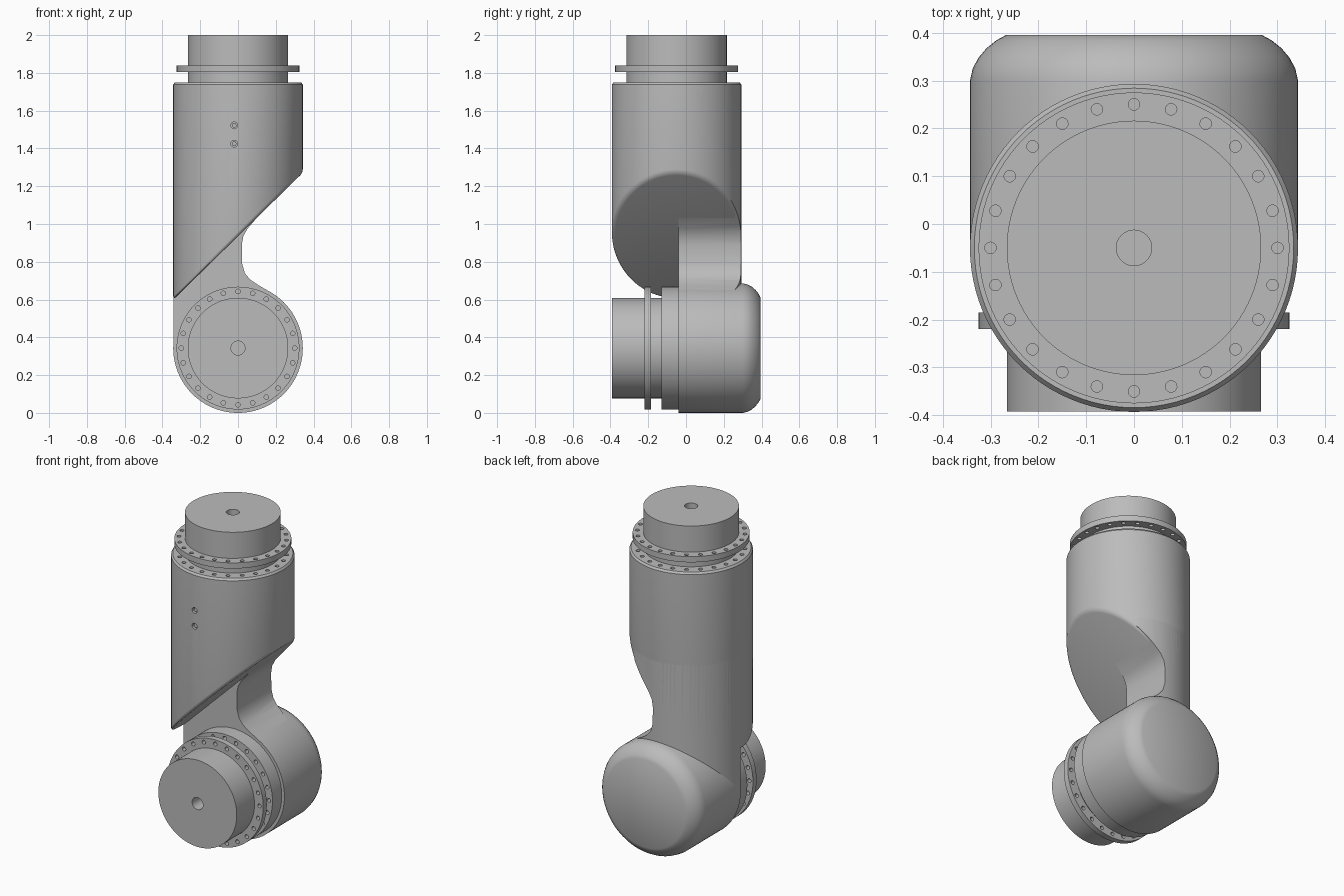
import bpy, bmesh, math
from mathutils import Matrix, Vector

if "Cube" in bpy.data.objects:
    bpy.data.objects.remove(bpy.data.objects["Cube"])

SEG = 96
R = 0.343           # housing radius
HUB = 0.266         # output hub radius
UP = Matrix.Translation((0, -0.05, 0))
FRONT = Matrix.Translation((0, 0, R)) @ Matrix.Rotation(math.pi / 2, 4, 'X')

grey = bpy.data.materials.new("machined grey")
grey.use_nodes = True
grey.diffuse_color = (0.5, 0.5, 0.5, 1)
grey.node_tree.nodes["Principled BSDF"].inputs["Base Color"].default_value = (0.5, 0.5, 0.5, 1)


def make(name, bm, matrix=Matrix()):
    bm.transform(matrix)
    bmesh.ops.recalc_face_normals(bm, faces=bm.faces)
    mesh = bpy.data.meshes.new(name)
    bm.to_mesh(mesh)
    bm.free()
    mesh.materials.append(grey)
    ob = bpy.data.objects.new(name, mesh)
    bpy.context.collection.objects.link(ob)
    return ob


def lathe(profile):
    """Solid of revolution about local z; profile is (radius, height)."""
    bm = bmesh.new()
    rings = []
    for r, h in profile:
        rings.append([bm.verts.new((r * math.cos(a), r * math.sin(a), h))
                      for a in (math.tau * i / SEG for i in range(SEG))])
    for a, b in zip(rings, rings[1:]):
        for i in range(SEG):
            j = (i + 1) % SEG
            bm.faces.new((a[i], a[j], b[j], b[i]))
    bm.faces.new(rings[0])
    bm.faces.new(rings[-1])
    return bm


def boolean(ob, cutter, operation='DIFFERENCE'):
    mod = ob.modifiers.new("cut", 'BOOLEAN')
    mod.object = cutter
    mod.operation = operation
    mod.solver = 'EXACT'
    bpy.context.view_layer.update()
    deps = bpy.context.evaluated_depsgraph_get()
    mesh = bpy.data.meshes.new_from_object(ob.evaluated_get(deps))
    ob.modifiers.clear()
    ob.data = mesh


def rod(bm, radius, length, matrix):
    bmesh.ops.create_cone(bm, cap_ends=True, segments=16, radius1=radius,
                          radius2=radius, depth=length, matrix=matrix)


def joint(prefix, body, face, end, matrix):
    """Output hub, drilled flange and matching bolt holes in the body."""
    hub = make(prefix + "_hub", lathe([(HUB, face - 0.02), (HUB, end), (0.037, end),
                                       (0.037, face)]), matrix)
    flange = make(prefix + "_flange", lathe([(0.325, face + 0.055), (0.325, face + 0.09),
                                             (0.25, face + 0.09), (0.25, face + 0.055)]), matrix)
    bm = bmesh.new()
    for i in range(24):
        turn = Matrix.Rotation(math.tau * i / 24, 4, 'Z')
        rod(bm, 0.012, 0.2, turn @ Matrix.Translation((0.3, 0, face + 0.07)))
    drill = make("drill", bm, matrix)
    boolean(flange, drill)
    boolean(body, drill)
    bpy.data.objects.remove(drill)
    return [hub, flange]


parts = []

# Upper tube, cut off on a slant with a softened rim
bm = lathe([(R, 0.3), (R, 1.738), (0.334, 1.75)])
bm.transform(UP)
bmesh.ops.bisect_plane(bm, geom=bm.verts[:] + bm.edges[:] + bm.faces[:], dist=1e-5,
                       plane_co=(0, 0, 0.935), plane_no=(-0.98, 0, 1), clear_inner=True)
rim = [e for e in bm.edges if e.is_boundary]
bmesh.ops.holes_fill(bm, edges=rim)
bmesh.ops.bevel(bm, geom=rim, offset=0.018, segments=4, profile=0.5, affect='EDGES')
tube = make("upper_tube", bm)

# Two small screw recesses on the tube front
bm = bmesh.new()
turn = Matrix.Rotation(math.pi / 2, 4, 'X')
for z in (1.425, 1.522):
    rod(bm, 0.018, 0.06, Matrix.Translation((-0.02, -0.39, z)) @ turn)
drill = make("drill", bm)
boolean(tube, drill)
bpy.data.objects.remove(drill)
bm = bmesh.new()
for z in (1.425, 1.522):
    rod(bm, 0.012, 0.03, Matrix.Translation((-0.02, -0.368, z)) @ turn)
parts += [tube, make("tube_screws", bm)]

# Neck: rear part of the tube carried down to the lower housing
neck = make("neck", lathe([(R, 0.34), (R, 1.22)]), UP)
outline = [(-0.4, 0.3), (0, 0.3), (0.17, 0.64), (0.11, 0.675), (0.065, 0.705), (0.036, 0.74),
           (0.022, 0.79), (0.02, 0.89), (0.028, 0.935), (0.05, 0.975), (0.1, 1.033),
           (0.18, 1.12), (0.18, 1.18), (-0.4, 1.18)]
bm = bmesh.new()
side = bm.faces.new([bm.verts.new((x, -0.04, z)) for x, z in outline])
new = bmesh.ops.extrude_face_region(bm, geom=[side])["geom"]
bmesh.ops.translate(bm, vec=Vector((0, 0.5, 0)),
                    verts=[v for v in new if isinstance(v, bmesh.types.BMVert)])
keep = make("neck_outline", bm)
boolean(neck, keep, 'INTERSECT')
bpy.data.objects.remove(keep)
parts.append(neck)

# Lower housing with a domed back, and its front collar
arc = [(0.268, -0.395), (0.288, -0.384), (0.308, -0.368), (0.325, -0.348),
       (0.337, -0.326), (R, -0.3)]
parts.append(make("lower_housing", lathe(arc + [(R, 0.04)]), FRONT))
collar = make("front_collar", lathe([(0.325, 0.02), (0.325, 0.13)]), FRONT)
parts.append(collar)

# Output joints
parts += joint("top", tube, 1.75, 2.0, UP)
parts += joint("front", collar, 0.13, 0.392, FRONT)

bpy.ops.object.select_all(action='DESELECT')
for ob in parts:
    ob.select_set(True)
bpy.context.view_layer.objects.active = parts[0]
bpy.ops.object.shade_smooth_by_angle(angle=math.radians(30))
